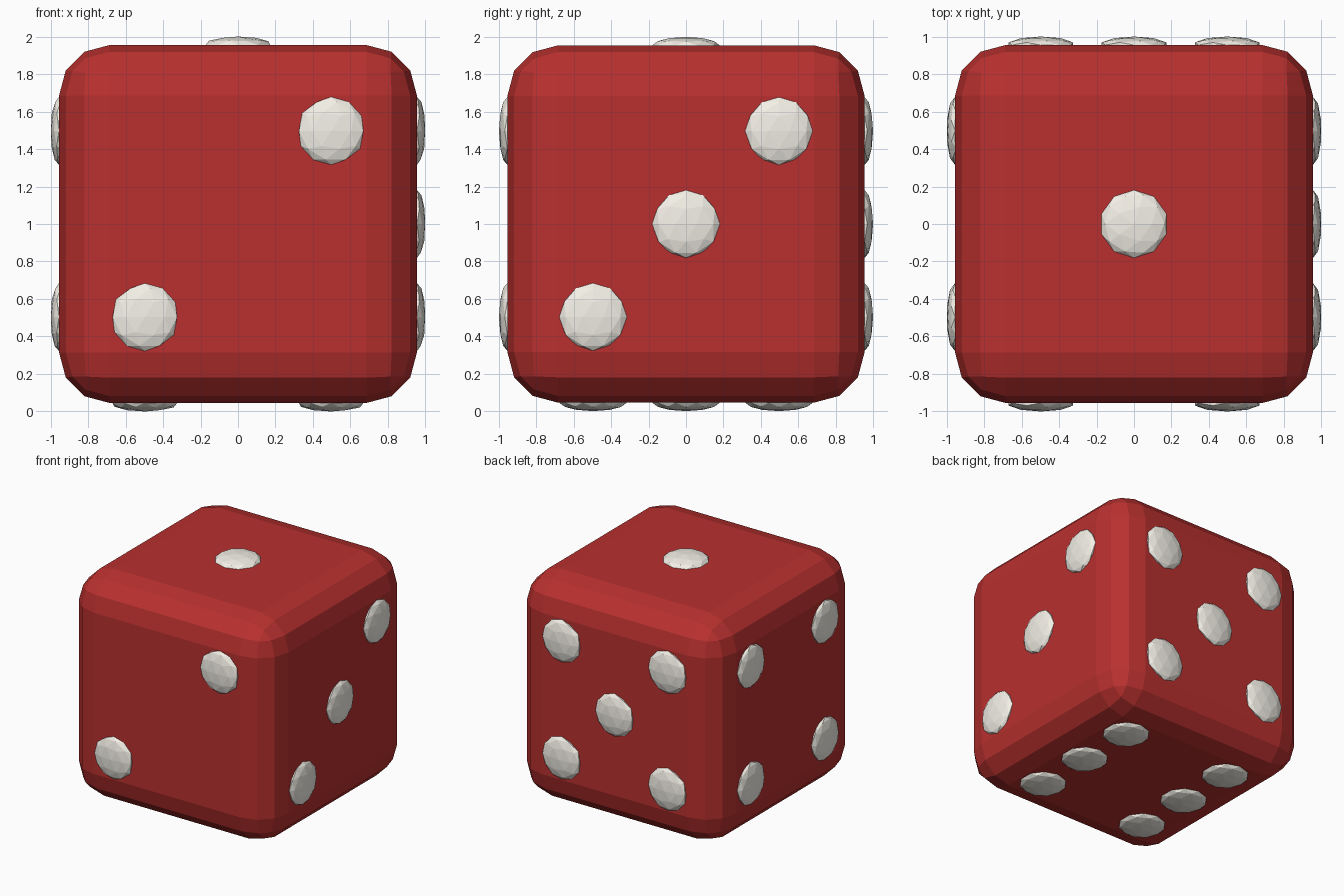
import bpy
from mathutils import Vector

if "Cube" in bpy.data.objects:
    bpy.data.objects.remove(bpy.data.objects["Cube"])

HALF = 0.955      # half width of the cube
SPREAD = 0.497    # pip offset from the face centre
PIP_R = 0.181
PIP_DEPTH = 0.0453


def material(name, colour):
    m = bpy.data.materials.new(name)
    m.diffuse_color = colour
    m.use_nodes = True
    m.node_tree.nodes["Principled BSDF"].inputs["Base Color"].default_value = m.diffuse_color
    return m


red = material("red", (0.48, 0.03, 0.028, 1))
white = material("off_white", (0.9, 0.87, 0.8, 1))

# Rounded cube body
bpy.ops.mesh.primitive_cube_add(size=2 * HALF, location=(0, 0, 1))
body = bpy.context.object
body.name = "die_body"
body.data.materials.append(red)
bevel = body.modifiers.new("rounded_edges", 'BEVEL')
bevel.width = 0.27
bevel.segments = 3

# Flattened low-poly pips: face name -> (axis, side, grid positions on the other two axes)
corners = [(-1, -1), (-1, 1), (1, -1), (1, 1)]
faces = {
    "top": (2, 1, [(0, 0)]),
    "front": (1, -1, [(-1, -1), (1, 1)]),
    "right": (0, 1, [(-1, -1), (0, 0), (1, 1)]),
    "left": (0, -1, corners),
    "back": (1, 1, corners + [(0, 0)]),
    "bottom": (2, -1, corners + [(-1, 0), (1, 0)]),
}
for face, (axis, side, spots) in faces.items():
    others = [i for i in range(3) if i != axis]
    for n, spot in enumerate(spots, 1):
        pos = Vector((0, 0, 1))
        pos[axis] += side * HALF
        for i, s in zip(others, spot):
            pos[i] += s * SPREAD
        bpy.ops.mesh.primitive_ico_sphere_add(subdivisions=2, radius=1, location=pos)
        pip = bpy.context.object
        pip.name = f"{face}_pip_{n}"
        scale = [PIP_R] * 3
        scale[axis] = PIP_DEPTH
        pip.scale = scale
        pip.data.materials.append(white)
